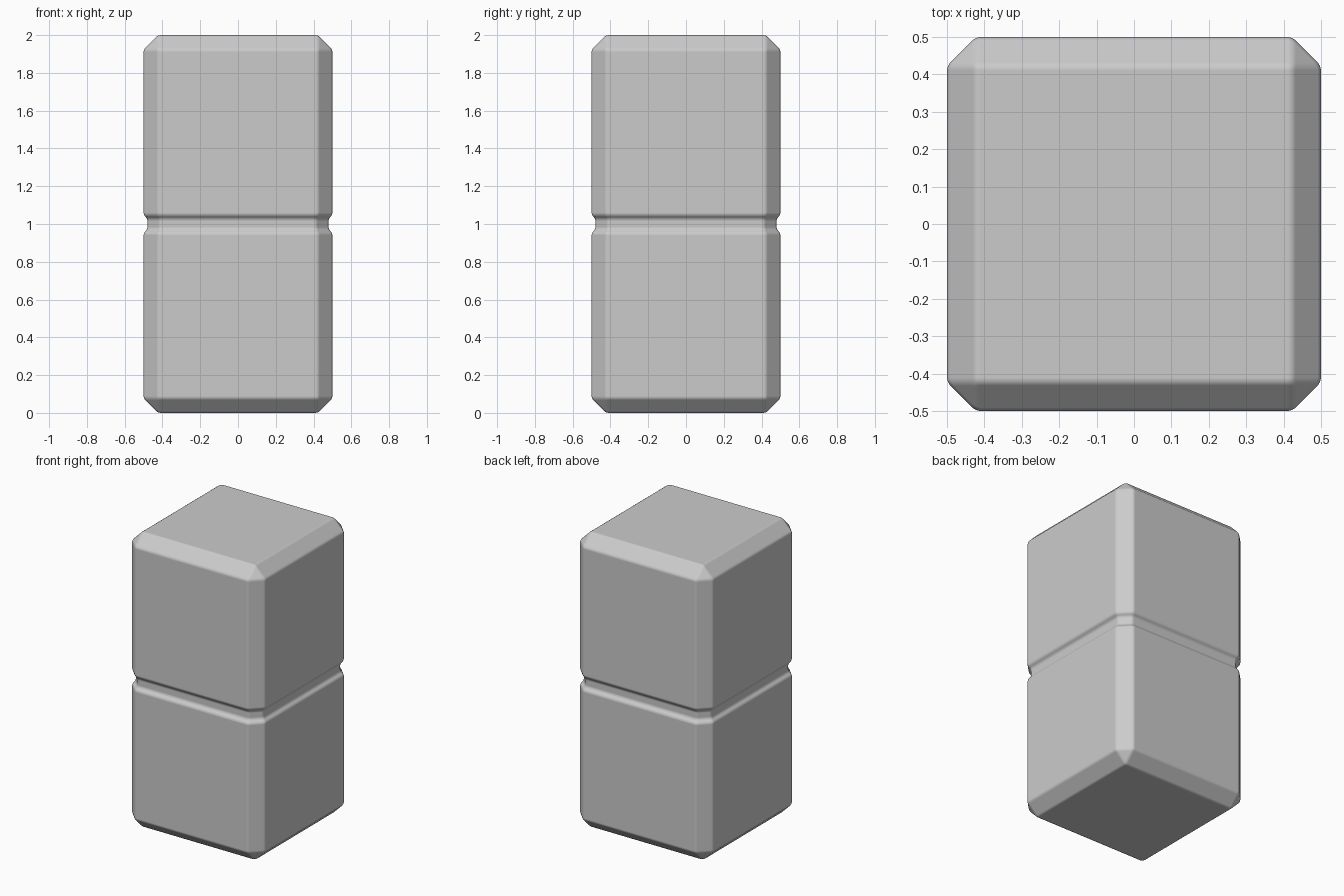
import bpy, bmesh

if "Cube" in bpy.data.objects:
    bpy.data.objects.remove(bpy.data.objects["Cube"])

# Side profile: (height, half width, corner cut)
C = 0.077
lower = [(0.0, 0.5 - C, 0.0), (C, 0.5, C), (0.952, 0.5, C), (0.973, 0.479, C - 0.012)]
levels = lower + [(2 - z, w, c) for z, w, c in reversed(lower)]


def ring(bm, z, w, c):
    """Square ring with cut corners (plain square when c is 0)."""
    pts = []
    for sx, sy in ((1, 1), (-1, 1), (-1, -1), (1, -1)):
        a, b = (sx * w, sy * (w - c)), (sx * (w - c), sy * w)
        pts += [a, b] if sx * sy > 0 else [b, a]
    return [bm.verts.new((x, y, z)) for x, y in pts]


# Body: two chamfered blocks joined by a shallow waist groove
bm = bmesh.new()
rings = [ring(bm, *lv) for lv in levels]
for r0, r1 in zip(rings, rings[1:]):
    for i in range(8):
        j = (i + 1) % 8
        bm.faces.new((r0[i], r0[j], r1[j], r1[i]))
bm.faces.new(rings[0][::-1])
bm.faces.new(rings[-1])
bmesh.ops.remove_doubles(bm, verts=bm.verts[:], dist=1e-5)
bmesh.ops.recalc_face_normals(bm, faces=bm.faces[:])
mesh = bpy.data.meshes.new("grooved_block")
bm.to_mesh(mesh)
bm.free()
body = bpy.data.objects.new("grooved_block", mesh)
bpy.context.collection.objects.link(body)

# Softened chamfer edges
bev = body.modifiers.new("soft_edges", 'BEVEL')
bev.width = 0.012
bev.segments = 2
bev.limit_method = 'ANGLE'
bev.angle_limit = 0.35
bev.harden_normals = True
mesh.shade_smooth()
